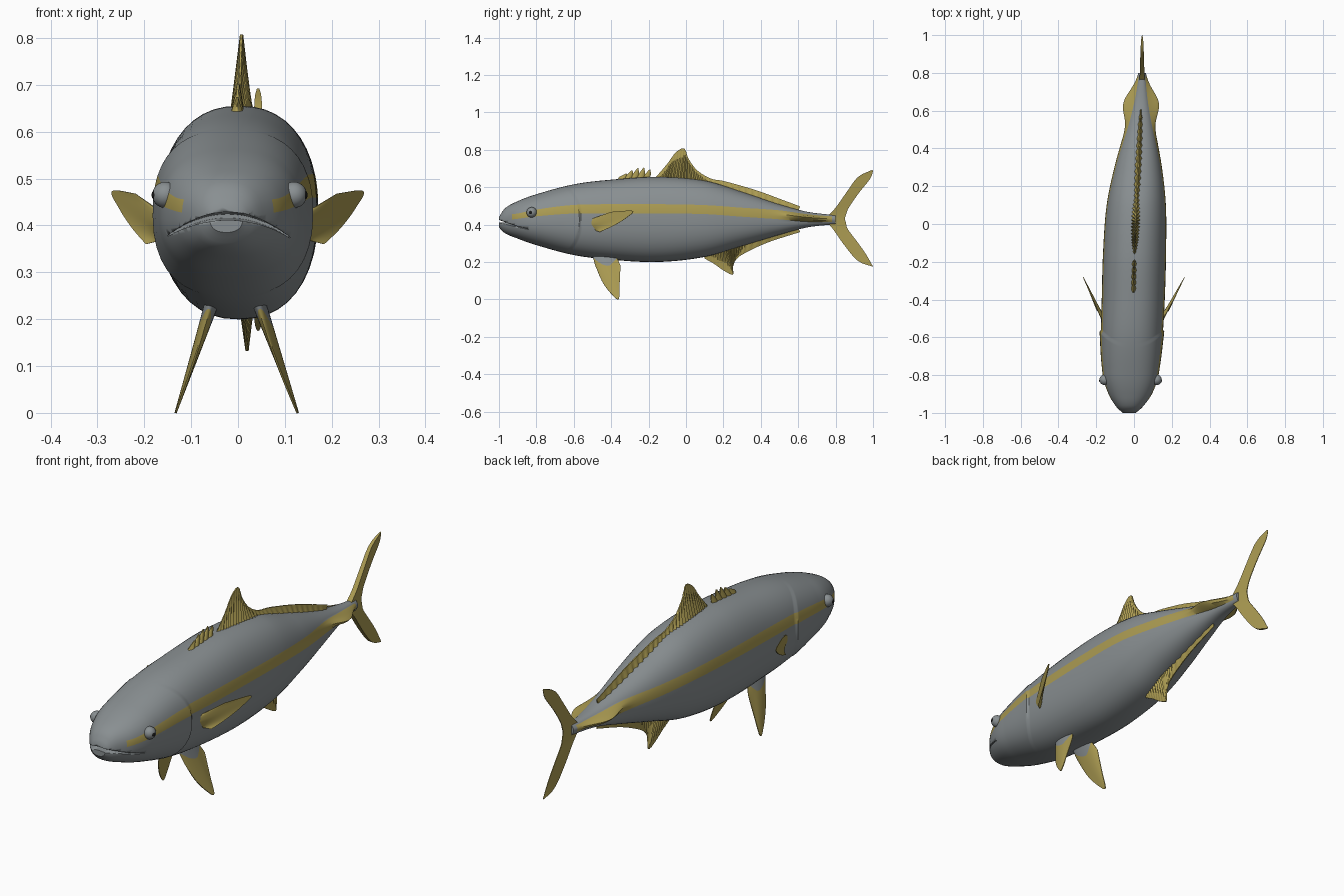
import bpy, bmesh, math
from mathutils import Vector

if "Cube" in bpy.data.objects:
    bpy.data.objects.remove(bpy.data.objects["Cube"])


def material(name, rgb):
    m = bpy.data.materials.new(name)
    m.diffuse_color = (*rgb, 1)
    m.use_nodes = True
    m.node_tree.nodes["Principled BSDF"].inputs["Base Color"].default_value = m.diffuse_color
    return m


GREY = material("silver grey", (0.25, 0.275, 0.285))
YELLOW = material("fin yellow", (0.41, 0.33, 0.085))
BLACK = material("pupil black", (0.01, 0.01, 0.01))


def sample(keys, rows, k):
    """Smooth interpolation through rows placed at keys."""
    last = len(keys) - 1
    i = max([j for j in range(last) if keys[j] <= k], default=0)
    h = keys[i + 1] - keys[i]
    t = min(max((k - keys[i]) / h, 0), 1)

    def slope(j, c):
        a, b = max(j - 1, 0), min(j + 1, last)
        return (rows[b][c] - rows[a][c]) / (keys[b] - keys[a])
    return [(2*t**3 - 3*t*t + 1) * rows[i][c] + (t**3 - 2*t*t + t) * h * slope(i, c)
            + (3*t*t - 2*t**3) * rows[i + 1][c] + (t**3 - t*t) * h * slope(i + 1, c)
            for c in range(len(rows[0]))]


def make(name, bm, mats, angle=35):
    bmesh.ops.recalc_face_normals(bm, faces=bm.faces)
    me = bpy.data.meshes.new(name)
    bm.to_mesh(me)
    bm.free()
    for m in mats:
        me.materials.append(m)
    ob = bpy.data.objects.new(name, me)
    bpy.context.collection.objects.link(ob)
    bpy.ops.object.select_all(action='DESELECT')
    ob.select_set(True)
    bpy.context.view_layer.objects.active = ob
    bpy.ops.object.shade_smooth_by_angle(angle=math.radians(angle))
    return ob


# body stations: centre x, half width, top, bottom, stripe centre, stripe half height
KEYS = [-1, -.97, -.9, -.8, -.6, -.4, -.15, .1, .3, .5, .65, .8]
BODY = [
    (-.025, .035, .440, .385, .420, .010),
    (-.024, .068, .485, .355, .435, .014),
    (-.020, .115, .525, .325, .445, .014),
    (-.018, .148, .562, .290, .462, .018),
    (-.012, .163, .615, .237, .482, .023),
    (-.004, .167, .640, .212, .484, .025),
    (.003, .167, .655, .200, .484, .025),
    (.012, .157, .635, .227, .480, .024),
    (.022, .126, .575, .285, .466, .024),
    (.032, .080, .508, .345, .452, .024),
    (.038, .045, .468, .385, .435, .020),
    (.043, .018, .450, .402, .428, .014)]
POWER = 2.3


def ring(u):
    """Half ring from back to belly, with rows following the stripe edges."""
    _, _, zt, zb, sc, sh = sample(KEYS, BODY, u)

    def angle(z):
        t = max(-.95, min(.95, (2*z - zt - zb) / (zt - zb)))
        return math.copysign(math.asin(abs(t) ** (POWER / 2)), t)
    at, ab = angle(sc + sh), angle(sc - sh)
    angles = [math.pi/2 + (at - math.pi/2) * k / 9 for k in range(9)]
    angles += [at + (ab - at) * k / 4 for k in range(4)]
    angles += [ab + (-math.pi/2 - ab) * k / 11 for k in range(12)]
    pts = []
    for j, a in enumerate(angles):
        s, c = math.sin(a), max(math.cos(a), 0)
        # rings curve forward at the gill cover edge
        y = u - .08 * s * s * math.exp(-((u + .565) / .15) ** 2)
        cx, w, t, b, _, _ = sample(KEYS, BODY, y)
        x = w * c ** (2 / POWER)
        if u < -.56:                      # raised gill cover
            x *= 1 + .045 * max(0, 1 - (-.56 - u) / .2) * c ** .5
        if 9 <= j <= 13:                  # tail keel
            x += .048 * math.exp(-((u - .64) / .09) ** 2) * (1 - ((j - 11) / 2) ** 2)
        z = (t + b) / 2 + (t - b) / 2 * math.copysign(abs(s) ** (2 / POWER), s)
        pts.append((cx, x, y, z))
    return pts


# body
bm = bmesh.new()
us = [-1 + .01 * i for i in range(181)]
rings = []
for u in us:
    p = ring(u)
    side = [bm.verts.new((c + x, y, z)) for c, x, y, z in p]
    side += [bm.verts.new((c - x, y, z)) for c, x, y, z in p[-2:0:-1]]
    rings.append(side)
N = len(rings[0])
for i in range(len(us) - 1):
    for j in range(N):
        f = bm.faces.new((rings[i][j], rings[i][(j+1) % N], rings[i+1][(j+1) % N], rings[i+1][j]))
        f.material_index = int(9 <= min(j, N - 1 - j) < 13 and -.93 < us[i] < .78)
bm.faces.new(rings[0])
bm.faces.new(rings[-1])
body = make("body", bm, [GREY, YELLOW])

# mouth slot, an arched cutter
bm = bmesh.new()
rows = []
for k in range(21):
    x = -.135 + .27 * k / 20
    z, h = .420 - 2.6 * x * x, .002 + .008 * (1 - (x / .135) ** 2)
    rows.append([bm.verts.new((x - .022, y, z + d)) for y, d in
                 ((-1.05, h), (-.84, h * .4), (-.84, -h * .4), (-1.05, -h))])
for a, b in zip(rows, rows[1:]):
    for q in range(4):
        bm.faces.new((a[q], a[(q+1) % 4], b[(q+1) % 4], b[q]))
bm.faces.new(rows[0])
bm.faces.new(rows[-1])
cutter = make("mouth_cutter", bm, [GREY])
cutter.hide_render = True
cutter.hide_viewport = True
cut = body.modifiers.new("mouth", 'BOOLEAN')
cut.operation, cut.solver, cut.object = 'DIFFERENCE', 'EXACT', cutter


def fin(name, pairs, thick, normal=(1, 0, 0), mirror=1, rays=0, grey=0):
    """Tapered blade between root points and edge points given as (root, edge)."""
    flat = [tuple(r) + tuple(e) for r, e in pairs]
    n, m = max(28, rays * 4), 8
    keys = list(range(len(flat)))
    nv = Vector(normal).normalized()
    bm = bmesh.new()
    grid = {}
    for i in range(n + 1):
        u = i / n
        p = sample(keys, flat, u * (len(flat) - 1))
        root, edge = Vector(p[:3]), Vector(p[3:])
        for j in range(m + 1):
            s = j / m
            t = thick * (1 - .85 * s) * (.2 + .8 * math.sin(math.pi * u) ** .5 if 0 < i < n else .2)
            t *= 1 + (.3 * math.cos(2 * math.pi * rays * u) if rays else 0)
            for d in (0, 1):
                v = root.lerp(edge, s) + nv * t * (d - .5)
                v.x = v.x * mirror + sample(KEYS, BODY, v.y)[0]
                grid[i, j, d] = bm.verts.new(v)
    for i in range(n):
        for j in range(m):
            for d in (0, 1):
                f = bm.faces.new([grid[a, b, d] for a, b in ((i, j), (i+1, j), (i+1, j+1), (i, j+1))])
                f.material_index = int(j >= m * grey)
        for j in (0, m):
            f = bm.faces.new((grid[i, j, 0], grid[i+1, j, 0], grid[i+1, j, 1], grid[i, j, 1]))
            f.material_index = int(j >= m * grey)
    for j in range(m):
        for i in (0, n):
            f = bm.faces.new((grid[i, j, 0], grid[i, j+1, 0], grid[i, j+1, 1], grid[i, j, 1]))
            f.material_index = int(j >= m * grey)
    return make(name, bm, [GREY, YELLOW], 50)


def median(*rows):
    return [((0, a, b), (0, c, d)) for a, b, c, d in rows]


# dorsal fin, anal fin and tail: root y, z then edge y, z
fin("dorsal_fin", median(
    (-.17, .64, -.16, .655), (-.12, .645, -.10, .725), (-.08, .645, -.055, .785),
    (-.03, .645, -.01, .806), (.02, .64, .015, .75), (.08, .625, .06, .69),
    (.14, .605, .13, .647), (.22, .585, .2, .633), (.31, .56, .3, .606),
    (.4, .53, .4, .575), (.5, .50, .5, .538), (.6, .47, .61, .497)), .04, rays=30)
fin("anal_fin", median(
    (.09, .25, .10, .218), (.14, .255, .15, .19), (.19, .265, .20, .155),
    (.225, .275, .25, .132), (.25, .285, .252, .175), (.28, .295, .27, .215),
    (.33, .31, .32, .25), (.45, .345, .44, .305), (.6, .385, .61, .36)), .035, rays=22)
fin("tail_fin", median(
    (.995, .692, 1, .688), (.92, .655, .985, .645), (.86, .575, .925, .57),
    (.80, .49, .87, .49), (.762, .45, .855, .45), (.755, .428, .85, .432),
    (.762, .405, .855, .41), (.79, .37, .865, .375), (.85, .285, .91, .315),
    (.92, .205, .96, .245), (.995, .176, 1, .175)), .026)

# small spines ahead of the dorsal fin
for k, top in enumerate((.672, .69, .702, .704, .694)):
    y = -.37 + .032 * k
    fin(f"dorsal_spine_{k + 1}", median(
        (y, .63, y + .012, .655), (y + .02, .635, y + .048, top),
        (y + .045, .64, y + .055, .668)), .03)

for side, label in ((1, "right"), (-1, "left")):
    # pectoral fin
    fin(f"pectoral_fin_{label}", [
        ((.15, -.52, .425), (.215, -.40, .468)), ((.15, -.515, .415), (.267, -.285, .473)),
        ((.15, -.51, .40), (.25, -.32, .435)), ((.15, -.50, .385), (.222, -.385, .395)),
        ((.15, -.49, .37), (.19, -.46, .36))], .022, (.9, -.4, 0), side)
    # pelvic fin
    fin(f"pelvic_fin_{label}", [
        ((.05, -.50, .235), (.065, -.485, .18)), ((.05, -.48, .235), (.095, -.445, .09)),
        ((.05, -.46, .235), (.12, -.395, .025)), ((.05, -.43, .235), (.13, -.36, .002)),
        ((.05, -.40, .235), (.105, -.355, .08)), ((.05, -.375, .235), (.075, -.35, .18))],
        .03, (.95, 0, .3), side, grey=.25)
    # eye and pupil
    for part, r, x, mat in (("eye", .028, .137, GREY), ("pupil", .013, .1535, BLACK)):
        bm = bmesh.new()
        bmesh.ops.create_uvsphere(bm, u_segments=24, v_segments=14, radius=r)
        ob = make(f"{part}_{label}", bm, [mat])
        ob.location = (-.018 + side * x, -.825 if part == "eye" else -.829, .465)
